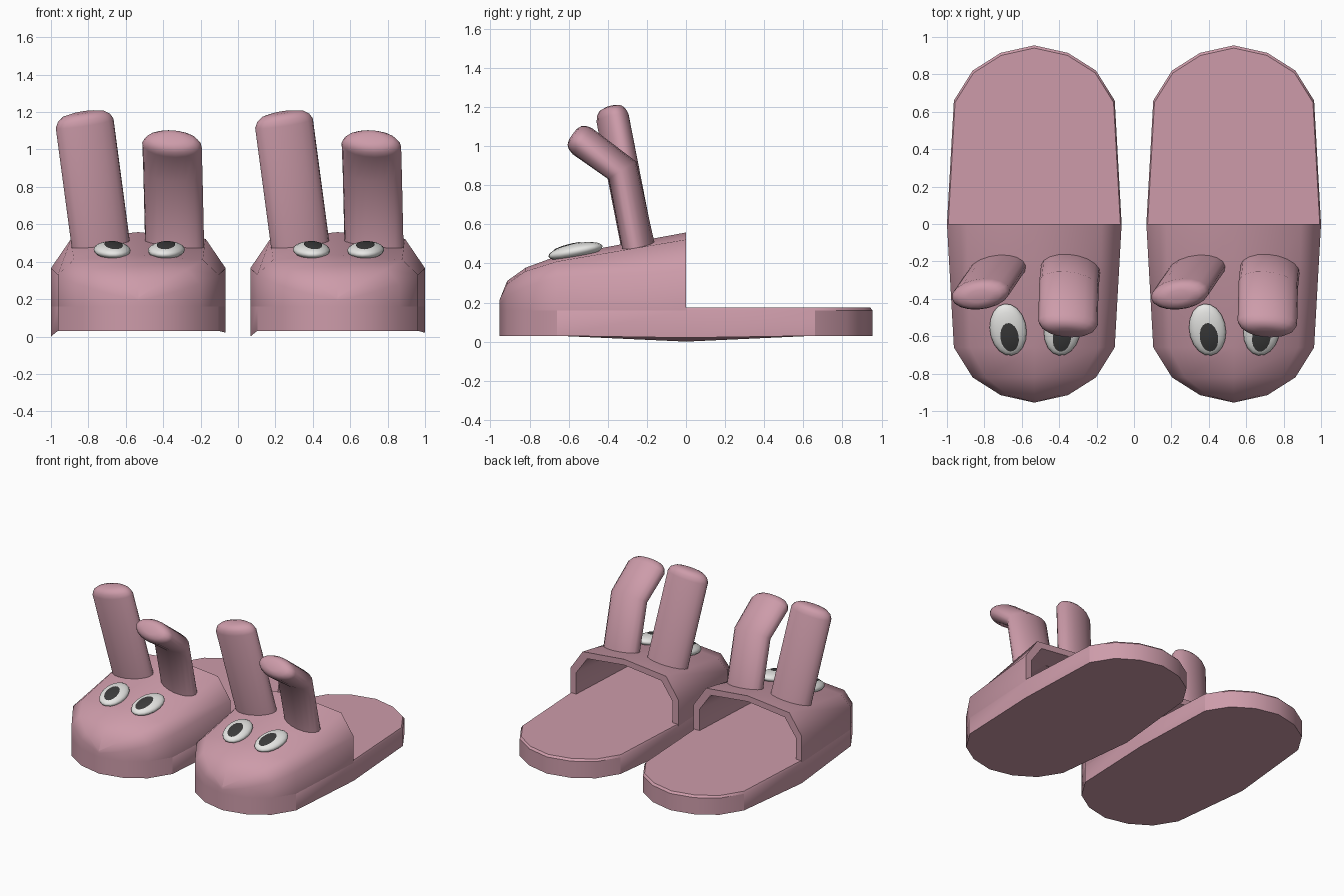
import bpy, bmesh, math
from mathutils import Vector, Matrix

cube = bpy.data.objects.get("Cube")
if cube:
    bpy.data.objects.remove(cube)


def material(name, rgb):
    m = bpy.data.materials.new(name)
    m.use_nodes = True
    m.diffuse_color = (*rgb, 1)
    m.node_tree.nodes["Principled BSDF"].inputs["Base Color"].default_value = (*rgb, 1)
    return m


PINK = material("dusty pink", (0.61, 0.33, 0.40))
WHITE = material("eye white", (0.80, 0.80, 0.78))
BLACK = material("pupil black", (0.045, 0.045, 0.045))


def finish(name, bm, mat, angle, offset, matrix=None):
    """Turn a bmesh into an object with smooth shading up to an angle."""
    bmesh.ops.remove_doubles(bm, verts=bm.verts, dist=0.001)
    bmesh.ops.recalc_face_normals(bm, faces=bm.faces)
    if matrix:
        bm.transform(matrix)
    me = bpy.data.meshes.new(name)
    bm.to_mesh(me)
    bm.free()
    me.materials.append(mat)
    for p in me.polygons:
        p.use_smooth = True
    me.set_sharp_from_angle(angle=math.radians(angle))
    ob = bpy.data.objects.new(name, me)
    ob.location.x = offset
    bpy.context.collection.objects.link(ob)


def loft(rings, closed=True, caps=True):
    """Skin a list of equally long point rings."""
    bm = bmesh.new()
    vs = [[bm.verts.new(p) for p in r] for r in rings]
    n = len(vs[0])
    for a, b in zip(vs, vs[1:]):
        for i in range(n if closed else n - 1):
            j = (i + 1) % n
            bm.faces.new((a[i], a[j], b[j], b[i]))
    if caps:
        bm.faces.new(vs[0])
        bm.faces.new(vs[-1])
    return bm


# Sole outline: one quarter, mirrored both ways
QUARTER = [(0.467, 0), (0.43, 0.66), (0.33, 0.82), (0.18, 0.915), (0, 0.955)]
half = QUARTER + [(-x, y) for x, y in QUARTER[-2::-1]]
OUTLINE = half + [(x, -y) for x, y in half[-2:0:-1]]


def sole(name, offset):
    def ring(z, s):
        return [(x * s, y * s, z) for x, y in OUTLINE]
    bottom = [(x, y, 0.03 if y else (0.0 if x < 0 else 0.02)) for x, y in OUTLINE]
    finish(name, loft([bottom, ring(0.16, 1), ring(0.175, 0.985)]), PINK, 28, offset)


# Toe cover stations: y, half width, wall top, shoulder x, shoulder z, ridge z
STATIONS = [
    (0, 0.467, 0.365, 0.36, 0.522, 0.558),
    (-0.66, 0.43, 0.33, 0.345, 0.41, 0.437),
    (-0.82, 0.33, 0.28, 0.26, 0.36, 0.378),
    (-0.915, 0.18, 0.235, 0.14, 0.295, 0.31),
    (-0.955, 0, 0.19, 0, 0.205, 0.21),
]


def toe_cover(name, offset):
    def section(st, inner):
        y, w, wall, sx, sz, top = st
        s, drop = (0.89, 0.045) if inner else (1, 0)
        side = [(w * s, 0.16), (w * s, max(wall - drop * 0.5, 0.165)),
                (sx * s, max(sz - drop, 0.168))]
        pts = side + [(0, max(top - drop, 0.17))] + [(-x, z) for x, z in side[::-1]]
        return [(x, y * (0.94 if inner else 1), z) for x, z in pts]
    rings = [section(s, True) for s in STATIONS[::-1]] + [section(s, False) for s in STATIONS]
    finish(name, loft(rings, closed=False, caps=False), PINK, 60, offset)


def ear(name, offset, path, yaw, rx, ry):
    """Flattened tube along a path, ending in a rounded tip."""
    path = [Vector(p) for p in path]
    side = Vector((math.cos(yaw), math.sin(yaw), 0))
    end = (path[-1] - path[-2]).normalized()
    spots = [(p, 1) for p in path]
    spots += [(path[-1] + end * d, s) for d, s in ((0.03, 0.9), (0.05, 0.72), (0.06, 0.4))]
    rings = []
    for i, (p, s) in enumerate(spots):
        before = (p - spots[i - 1][0]).normalized() if i else Vector()
        after = (spots[i + 1][0] - p).normalized() if i + 1 < len(spots) else Vector()
        t = (before + after).normalized()
        u = (side - t * side.dot(t)).normalized()
        v = t.cross(u)
        rings.append([p + u * rx * s * math.cos(a) + v * ry * s * math.sin(a)
                      for a in (k * math.tau / 18 for k in range(18))])
    finish(name, loft(rings), PINK, 60, offset)


def eye(name, offset, x, tilt):
    place = (Matrix.Translation((x, -0.565, 0.462))
             @ Matrix.Rotation(math.radians(11), 4, 'X')
             @ Matrix.Rotation(tilt, 4, 'Z')
             @ Matrix.Diagonal((0.098, 0.142, 0.04, 1)))
    bm = bmesh.new()
    bmesh.ops.create_uvsphere(bm, u_segments=18, v_segments=12, radius=1)
    finish(name + "_eye", bm, WHITE, 60, offset, place)

    # Pupil: thin oval patch lying on the eye surface
    rings = []
    for s in (0.03, 0.35, 0.7, 1):
        ring = []
        for k in range(18):
            a = k * math.tau / 18
            u, v = 0.03 + 0.5 * s * math.cos(a), -0.25 + 0.56 * s * math.sin(a)
            ring.append((u, v, math.sqrt(1 - u * u - v * v) + 0.08))
        rings.append(ring)
    bm = loft(rings, caps=False)
    bm.faces.new([f for f in bm.verts][:18])
    bmesh.ops.recalc_face_normals(bm, faces=bm.faces)
    finish(name + "_pupil", bm, BLACK, 60, offset, place)


# Two matching slippers side by side
for label, cx in (("right", -0.533), ("left", 0.533)):
    pre = label + "_slipper_"
    sole(pre + "sole", cx)
    toe_cover(pre + "toe_cover", cx)
    ear(pre + "straight_ear", cx, [(-0.195, -0.24, 0.45), (-0.287, -0.375, 1.14)],
        math.radians(10), 0.158, 0.082)
    ear(pre + "bent_ear", cx, [(0.195, -0.235, 0.45), (0.185, -0.325, 0.875),
                               (0.18, -0.53, 1.025)],
        math.radians(-10), 0.16, 0.082)
    eye(pre + "right", cx, -0.14, math.radians(8))
    eye(pre + "left", cx, 0.15, math.radians(-8))
